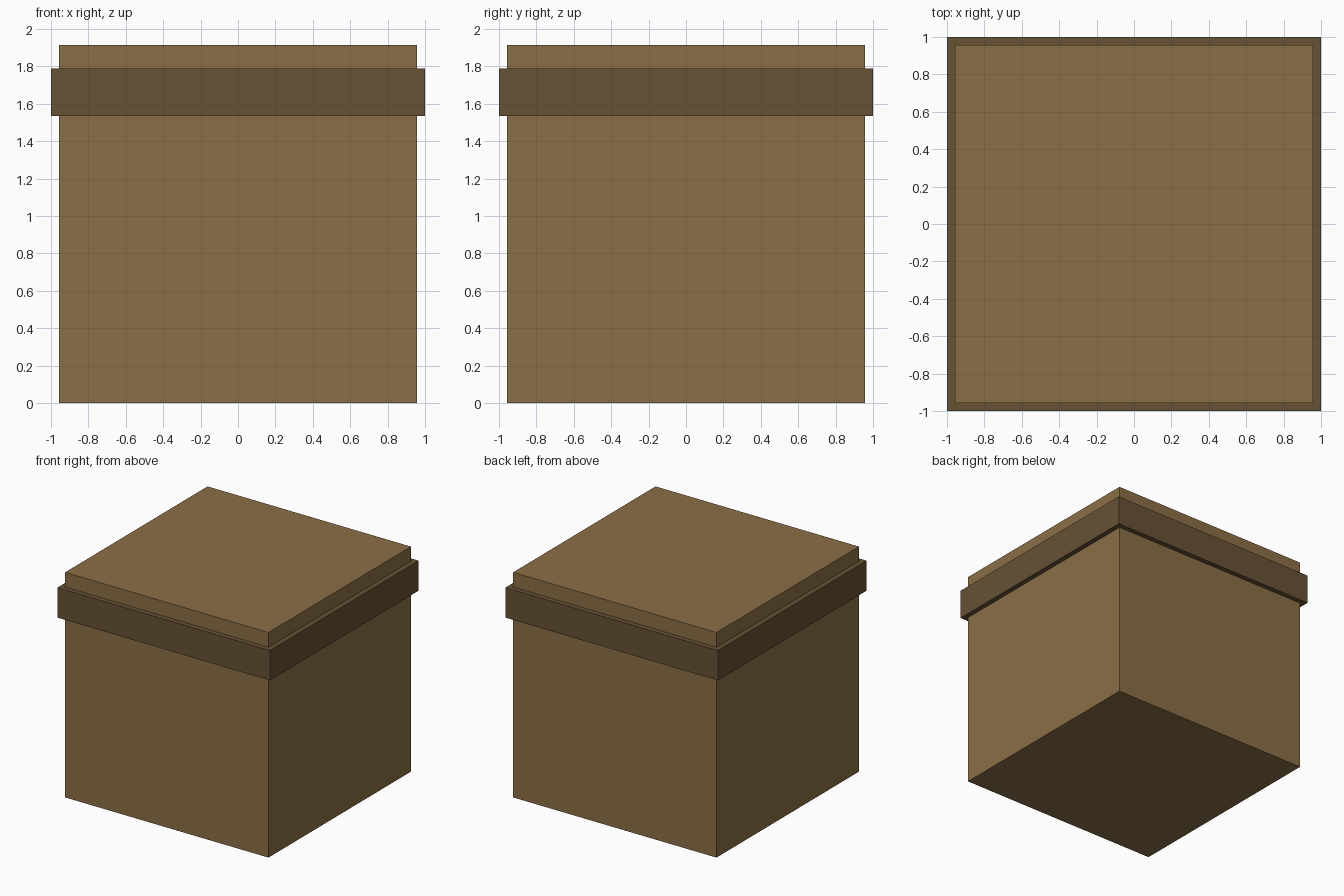
import bpy

if "Cube" in bpy.data.objects:
    bpy.data.objects.remove(bpy.data.objects["Cube"])


def srgb(*channels):
    """Convert 0-255 display colour to linear RGBA."""
    lin = [((c / 255 + 0.055) / 1.055) ** 2.4 for c in channels]
    return (*lin, 1.0)


def material(name, colour):
    mat = bpy.data.materials.new(name)
    mat.diffuse_color = colour
    mat.use_nodes = True
    mat.node_tree.nodes["Principled BSDF"].inputs["Base Color"].default_value = mat.diffuse_color
    return mat


def box(name, half, z0, z1, mat):
    """Square block, 2*half wide, from z0 to z1."""
    bpy.ops.mesh.primitive_cube_add(size=1, location=(0, 0, (z0 + z1) / 2))
    ob = bpy.context.object
    ob.name = name
    ob.scale = (2 * half, 2 * half, z1 - z0)
    bpy.ops.object.transform_apply(location=False, rotation=False, scale=True)
    ob.data.materials.append(mat)
    return ob


cardboard = material("cardboard", srgb(139, 111, 71))
dark_band = material("dark_band", srgb(103, 82, 53))

# Main block
box("box_body", 0.957, 0.0, 1.915, cardboard)

# Protruding band around the upper part
box("box_band", 1.0, 1.535, 1.79, dark_band)
